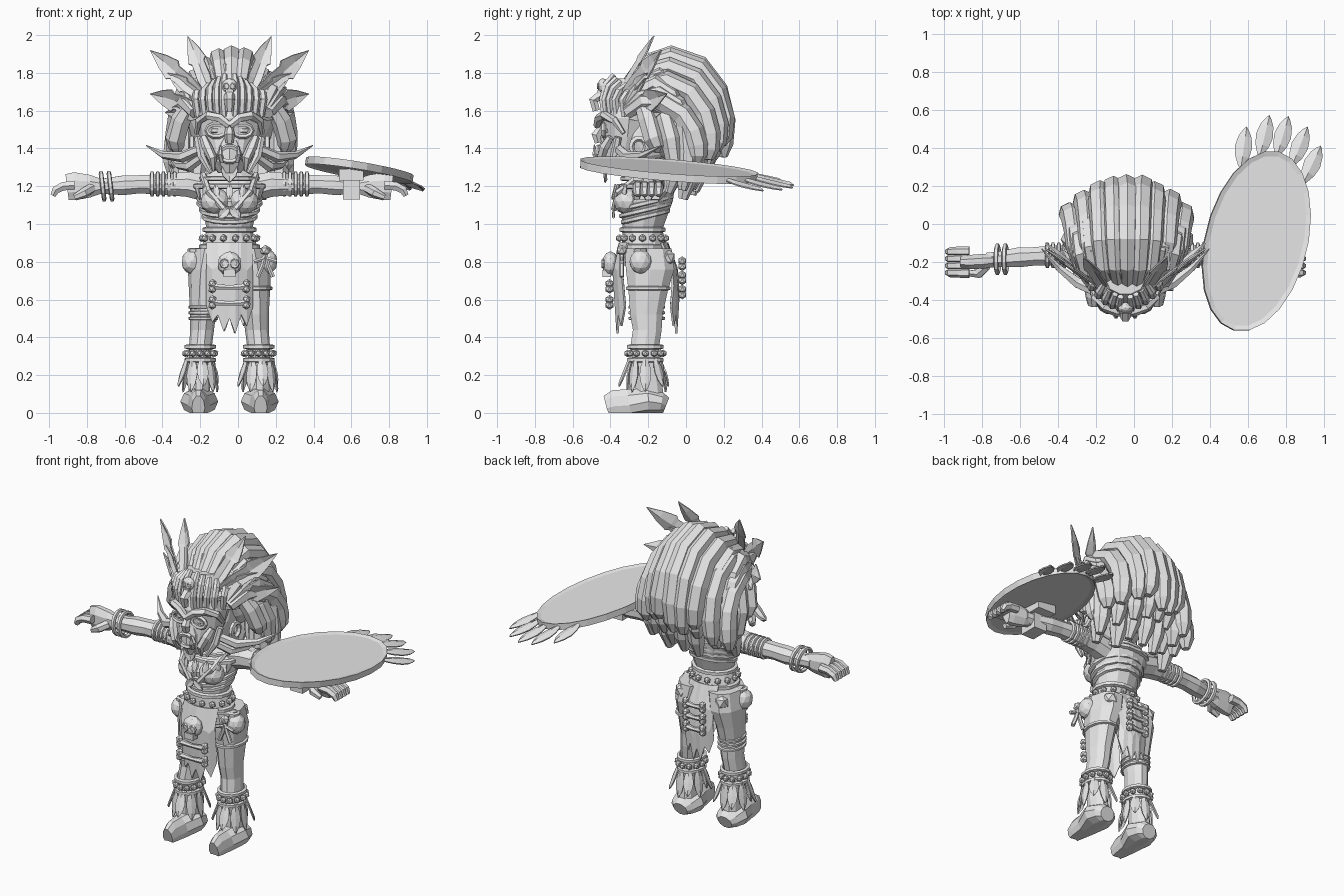
import bpy, bmesh, math, random
from mathutils import Vector, Matrix

random.seed(4)
CX = -0.045          # body centre line
SIDES = (-1, 1)
if "Cube" in bpy.data.objects:
    bpy.data.objects.remove(bpy.data.objects["Cube"], do_unlink=True)

grey = bpy.data.materials.new("plain_grey")
grey.use_nodes = True
grey.diffuse_color = (0.8, 0.8, 0.8, 1)
grey.node_tree.nodes["Principled BSDF"].inputs["Base Color"].default_value = (0.8, 0.8, 0.8, 1)


def finish(name, bm, thick=0):
    bmesh.ops.recalc_face_normals(bm, faces=bm.faces)
    mesh = bpy.data.meshes.new(name)
    bm.to_mesh(mesh)
    bm.free()
    mesh.materials.append(grey)
    ob = bpy.data.objects.new(name, mesh)
    bpy.context.collection.objects.link(ob)
    if thick:
        mod = ob.modifiers.new("thickness", 'SOLIDIFY')
        mod.thickness = thick
        mod.offset = 0
    return ob


def skin(bm, rings, closed=False):
    rings = [[bm.verts.new(p) for p in r] for r in rings]
    n = len(rings[0])
    pairs = list(zip(rings, rings[1:]))
    if closed:
        pairs.append((rings[-1], rings[0]))
    for a, b in pairs:
        for i in range(n):
            bm.faces.new((a[i], a[(i + 1) % n], b[(i + 1) % n], b[i]))
    if not closed:
        bm.faces.new(rings[0])
        bm.faces.new(rings[-1])


def sweep(name, path, radii, n=6, closed=False, floor=False):
    """Tube along a path; each radius is a number or a (side, up) pair."""
    pts = [Vector(p) for p in path]
    m = len(pts)
    if not isinstance(radii, list):
        radii = [radii] * m
    tans = []
    for i in range(m):
        a = pts[i - 1] if i or closed else pts[0]
        b = pts[(i + 1) % m] if closed else pts[min(i + 1, m - 1)]
        tans.append((b - a).normalized())
    axes = [Vector((0, 0, 1)), Vector((1, 0, 0)), Vector((0, 1, 0))]
    ref = min(axes, key=lambda ax: max(abs(t.dot(ax)) for t in tans))
    rings = []
    for p, t, r in zip(pts, tans, radii):
        ra, rb = r if isinstance(r, tuple) else (r, r)
        u = t.cross(ref).normalized()
        v = u.cross(t)
        ring = []
        for k in range(n):
            ang = math.tau * (k + 0.5) / n
            q = p + u * ra * math.cos(ang) + v * rb * math.sin(ang)
            if floor:
                q.z = max(q.z, 0)
            ring.append(q)
        rings.append(ring)
    bm = bmesh.new()
    skin(bm, rings, closed)
    return finish(name, bm)


def loft(name, rings, n=10):
    """Stack of horizontal ellipses: z, x, y, x radius, y radius."""
    bm = bmesh.new()
    skin(bm, [[(x + rx * math.cos(math.tau * k / n), y + ry * math.sin(math.tau * k / n), z)
               for k in range(n)] for z, x, y, rx, ry in rings])
    return finish(name, bm)


def around(c, rx, ry, n, axis='z', lean=0):
    out = []
    for k in range(n):
        a, b = rx * math.cos(math.tau * k / n), ry * math.sin(math.tau * k / n)
        off = {'z': (a, b, lean * b), 'x': (lean * b, a, b), 'y': (a, 0, b)}[axis]
        out.append(Vector(c) + Vector(off))
    return out


def hoop(name, c, rx, ry, r, axis='z', n=14, lean=0):
    return sweep(name, around(c, rx, ry, n, axis, lean), r, 5, closed=True)


def ball(name, c, size, detail=1):
    bm = bmesh.new()
    s = size if isinstance(size, tuple) else (size,) * 3
    bmesh.ops.create_icosphere(bm, subdivisions=detail, radius=1,
                               matrix=Matrix.Translation(c) @ Matrix.Diagonal((*s, 1)))
    return finish(name, bm)


def box(name, c, size):
    bm = bmesh.new()
    bmesh.ops.create_cube(bm, size=1, matrix=Matrix.Translation(c) @ Matrix.Diagonal((*size, 1)))
    return finish(name, bm)


def feather(name, base, tip, width, face, arrow=False):
    base, tip, face = Vector(base), Vector(tip), Vector(face)
    d = tip - base
    side = d.cross(face).normalized() * width / 2
    lift = side.cross(d).normalized() * width * 0.12
    shape = [(0, .4), (.3, .75), (.55, .7), (.6, 1), (.78, .65)] if arrow else \
            [(0, .25), (.25, .8), (.5, 1), (.75, .75), (.9, .35)]
    bm = bmesh.new()
    rows = [[bm.verts.new(base + d * t + side * w * s + lift * (s == 0)) for s in (-1, 0, 1)]
            for t, w in shape]
    for a, b in zip(rows, rows[1:]):
        for i in (0, 1):
            bm.faces.new((a[i], a[i + 1], b[i + 1], b[i]))
    end = bm.verts.new(tip)
    for i in (0, 1):
        bm.faces.new((rows[-1][i], rows[-1][i + 1], end))
    return finish(name, bm, 0.008)


def bone(name, x, y, z, half):
    sweep(name, [(x - half, y, z), (x, y, z - .006), (x + half, y, z)], [.019, .013, .019])
    for s in SIDES:
        for e in SIDES:
            ball(name + "_knob", (x + s * half, y, z + e * .015), .024)


def skull(name, x, y, z, r):
    ball(name, (x, y, z), (r, r * .7, r), 2)
    box(name + "_jaw", (x, y - r * .3, z - r * .8), (r, r * .7, r * .6))
    for s in SIDES:
        hoop(name + "_eye_rim", (x + s * r * .42, y - r * .6, z), r * .3, r * .3, r * .12, 'y', 8)


# Torso, chest wrap and neck
loft("torso", [(.78, CX, -.2, .17, .14), (.87, CX, -.22, .15, .12), (.97, CX, -.23, .12, .105),
               (1.04, CX, -.22, .135, .12), (1.12, CX, -.21, .17, .14), (1.19, CX, -.18, .19, .12),
               (1.25, CX, -.17, .15, .09), (1.29, CX, -.18, .07, .07), (1.4, CX, -.2, .07, .07)], 12)
for i, z in enumerate((1.04, 1.075, 1.11)):
    hoop("chest_wrap", (CX, -.215, z), .138 + i * .013, .122 + i * .009, .014, lean=.25)
hoop("collar", (CX, -.2, 1.2), .19, .145, .016)
hoop("necklace", (CX, -.21, 1.24), .15, .13, .014)
for s in SIDES:
    ball("bust", (CX + s * .075, -.31, 1.12), (.08, .075, .07), 2)
    sweep("chest_strap", [(CX + s * .03, -.38, 1.08), (CX + s * .11, -.36, 1.17),
                          (CX + s * .14, -.24, 1.26), (CX + s * .12, -.1, 1.22)], .018)
    feather("chest_knot", (CX, -.39, 1.09), (CX + s * .06, -.385, 1.03), .05, (0, 1, 0))
for k in range(9):
    a = math.pi * (k / 8 - 1)
    feather("collar_fang", (CX + .19 * math.cos(a), -.2 + .17 * math.sin(a), 1.21),
            (CX + .17 * math.cos(a), -.2 + .19 * math.sin(a), 1.13), .035, (math.cos(a), math.sin(a), 0))

# Belt with beads and pouches
for z in (.97, .88):
    hoop("belt", (CX, -.23, z), .13 + (.97 - z) * .2, .112, .016)
for p in around((CX, -.23, .925), .145, .125, 14):
    ball("belt_bead", p, .021)
for s in SIDES:
    ball("pouch", (CX + s * .2, -.24, .8), (.055, .06, .065), 2)
    hoop("pouch_tie", (CX + s * .18, -.24, .86), .03, .03, .014, n=8)
    ball("hip_bag", (CX + s * .14, -.1, .82), (.05, .045, .05))
ball("doll_head", (CX + .19, -.34, .86), .03)
for s in SIDES:
    sweep("doll_limb", [(CX + .19, -.34, .84), (CX + .19 + s * .015, -.34, .78),
                        (CX + .19 + s * .04, -.34, .72)], .013)
    sweep("doll_arm", [(CX + .19, -.34, .82), (CX + .19 + s * .06, -.34, .8)], .011)

# Ragged loin cloths
for name, half, front, ys in (("front_cloth", .12, -1, (-.35, -.385, -.375, -.365)),
                              ("back_cloth", .1, 1, (-.1, -.05, -.04, -.05))):
    bm = bmesh.new()
    cols = []
    for i in range(9):
        x = half * (i / 4 - 1)
        low = (.57, .48, .52, .43, .5, .42, .52, .46, .56)[i]
        bend = -front * 3 * x * x
        cols.append([bm.verts.new((CX + x, y + bend, .9 + (low - .9) * t / 3)) for t, y in enumerate(ys)])
    for a, b in zip(cols, cols[1:]):
        for j in range(3):
            bm.faces.new((a[j], a[j + 1], b[j + 1], b[j]))
    finish(name, bm, .012)
skull("belt_skull", CX, -.4, .79, .065)
for z in (.67, .585):
    bone("front_bone", CX, -.405, z, .09)
for z in (.79, .715, .64):
    bone("back_bone", CX, -.02, z, .06)

# Legs, feet, anklets and tassels
for s in SIDES:
    loft("leg", [(.06, CX + s * .16, -.19, .058, .08), (.2, CX + s * .16, -.2, .055, .07),
                 (.34, CX + s * .155, -.22, .06, .08), (.44, CX + s * .145, -.205, .063, .08),
                 (.52, CX + s * .14, -.21, .068, .09), (.65, CX + s * .135, -.2, .08, .11),
                 (.76, CX + s * .12, -.19, .1, .135), (.87, CX + s * .1, -.2, .1, .13)])
    fx = CX + s * .16
    sweep("foot", [(fx, -.105, .04), (fx, -.13, .05), (fx, -.2, .06), (fx + s * .003, -.3, .04),
                   (fx + s * .005, -.38, .035), (fx + s * .005, -.42, .025)],
          [(.045, .05), (.06, .08), (.075, .1), (.09, .06), (.09, .045), (.07, .035)], 10, floor=True)
    for z in (.35, .28):
        hoop("anklet", (CX + s * .155, -.215, z), .072, .088, .014)
    for p in around((CX + s * .155, -.215, .315), .078, .094, 12):
        ball("anklet_bead", p, .02)
    c = Vector((CX + s * .158, -.215, 0))
    for k, p in enumerate(around(c, .068, .08, 9)):
        d = p - c
        feather("ankle_tassel", p + Vector((0, 0, .29)),
                c + d * (1.35 + .4 * (k % 2)) + Vector((0, 0, .11 + .03 * (k % 2))), .06, d)
for z in (.5, .53, .56):
    hoop("leg_band", (CX - .14, -.208, z), .07, .092, .01)
hoop("trouser_cuff", (CX + .135, -.2, .66), .083, .112, .012)

# Arms, bands and hands
for s in SIDES:
    def P(dx, y, z):
        return (CX + s * dx, y, z)
    sweep("arm", [P(.13, -.17, 1.19), P(.22, -.17, 1.21), P(.36, -.165, 1.21), P(.48, -.17, 1.21),
                  P(.56, -.175, 1.205), P(.66, -.185, 1.2), P(.73, -.19, 1.2)],
          [.075, .072, .058, .052, .056, .045, .042], 8)
    for dx in (.29, .32, .35, .38, .41):
        hoop("arm_band", P(dx, -.165, 1.212), .057, .057, .012, 'x', 12)
    sweep("palm", [P(.68, -.19, 1.2), P(.74, -.195, 1.2), P(.82, -.2, 1.2), P(.86, -.2, 1.195)],
          [(.042, .035), (.065, .042), (.08, .04), (.075, .032)], 8)
    for k in range(4):
        y = -.145 - .037 * k
        sweep("finger", [P(.82, y, 1.205), P(.88, y, 1.2), P(.92, y, 1.18), P(.935, y, 1.15)],
              [.027, .026, .024, .016])
    sweep("thumb", [P(.73, -.22, 1.19), P(.77, -.26, 1.165), P(.82, -.26, 1.14)], [.027, .027, .017])
for dx in (.63, .672):
    hoop("bracelet", (CX - dx, -.185, 1.2), .072, .072, .013, 'x', lean=-.12)

# Shield with grip and feathers
mid = Vector((.642, -.09, 1.285))
normal = Vector((.14, .055, 1)).normalized()
tilt = Vector((0, 0, 1)).rotation_difference(normal).to_matrix().to_4x4()
bm = bmesh.new()
bmesh.ops.create_cone(bm, cap_ends=True, segments=22, radius1=1, radius2=1, depth=.04,
                      matrix=Matrix.Translation(mid) @ tilt @ Matrix.Rotation(-.25, 4, 'Z')
                      @ Matrix.Diagonal((.27, .485, 1, 1)))
bm.normal_update()
caps = [f for f in bm.faces if len(f.verts) > 4]
bmesh.ops.inset_individual(bm, faces=caps, thickness=.025, depth=-.008)
finish("shield", bm)
box("shield_grip", (.6, -.2, 1.2), (.09, .12, .14))
box("shield_grip_mount", (.6, -.18, 1.26), (.13, .2, .06))


def on_shield(x, y, sink):
    return Vector((x, y, mid.z - .14 * (x - mid.x) - .055 * (y - mid.y) - sink))


for bx, by, tx, ty in ((.56, .3, .59, .51), (.66, .36, .71, .57), (.75, .36, .81, .565),
                       (.83, .31, .91, .51), (.89, .22, .98, .41)):
    feather("shield_feather", on_shield(bx, by, .005), on_shield(tx, ty, .035), .09, normal)

# Head and layered dreadlocks
HX = -.035
ball("head", (CX, -.22, 1.46), (.17, .17, .2), 2)
ball("hair_core", (HX, -.07, 1.6), (.25, .22, .28), 2)
spine = [(-.31, 1.74), (-.22, 1.85), (-.08, 1.895), (.07, 1.84), (.165, 1.71), (.205, 1.56), (.2, 1.45), (.195, 1.4)]
spread = (.19, .24, .27, .28, .29, .295, .3, .3)
drop = (.15, .2, .25, .26, .22, .15, .1, .1)
pull = (0, .0, .04, .09, .13, .15, .14, .14)
for layer, count in enumerate((9, 8, 7)):
    for i in range(count):
        t = 2 * i / (count - 1) - 1
        jig, slip, fat = random.uniform(-.06, .03), random.uniform(-.02, .02), random.uniform(.92, 1.1)
        path = []
        for k, (y, z) in enumerate(spine):
            end = max(0, k - 4) / 3
            path.append((HX + t * spread[k] * (1 - .07 * layer) + slip * end,
                         y - t * t * pull[k] - .075 * layer * k / 7,
                         z - t * t * drop[k] * (1 - .35 * layer) - .04 * layer + end * (jig - .06 * layer)))
        sweep("dreadlock", path, [r * fat for r in (.035, .048, .053, .057, .06, .06, .052, .025)], 7)
for s in SIDES:
    for y, low in ((-.2, 1.38), (-.11, 1.29)):
        sweep("side_lock", [(HX + s * .2, y - .04, 1.66), (HX + s * .265, y, 1.55), (HX + s * .295, y + .03, 1.45),
                            (HX + s * .29, y + .05, low + .03), (HX + s * .285, y + .05, low)],
              [.04, .055, .055, .045, .022], 7)
    hoop("ear_ring", (CX + s * .2, -.25, 1.41), .04, .045, .016, 'x', 10)

# Mask: plate, brows, eyes, nose, jaw and cheek tusks
loft("mask_plate", [(1.27, CX, -.34, .06, .08), (1.36, CX, -.33, .13, .12), (1.46, CX, -.31, .16, .13),
                    (1.56, CX, -.3, .18, .15), (1.64, CX, -.28, .17, .14)], 12)
loft("mask_muzzle", [(1.27, CX, -.4, .04, .04), (1.33, CX, -.4, .075, .065),
                     (1.41, CX, -.4, .07, .06), (1.47, CX, -.4, .03, .045)], 8)
hoop("mouth_rim", (CX, -.465, 1.37), .055, .04, .014, 'y', 10)
feather("chin_fang", (CX, -.44, 1.35), (CX, -.43, 1.22), .09, (0, 1, 0))
sweep("nose", [(CX, -.44, 1.53), (CX, -.475, 1.47), (CX, -.465, 1.43)], [.015, .03, .02])
for s in SIDES:
    def P(dx, y, z):
        return (CX + s * dx, y, z)
    sweep("brow", [P(.0, -.47, 1.52), P(.05, -.46, 1.56), P(.11, -.435, 1.575), P(.16, -.38, 1.55),
                   P(.175, -.33, 1.48)], [.02, .025, .025, .022, .012])
    hoop("eye_rim", P(.07, -.435, 1.495), .05, .033, .013, 'y', 10)
    ball("eye", P(.07, -.42, 1.495), (.035, .015, .018))
    sweep("cheek", [P(.14, -.4, 1.46), P(.12, -.43, 1.41), P(.09, -.45, 1.35), P(.085, -.43, 1.28)],
          [.02, .028, .025, .008])
    sweep("jaw_fang", [P(.04, -.46, 1.33), P(.05, -.485, 1.37), P(.045, -.485, 1.42)], [.015, .013, .003])
    sweep("jaw_edge", [P(.17, -.36, 1.46), P(.15, -.38, 1.36), P(.1, -.4, 1.27)], [.02, .022, .01])
    for k in range(2):
        sweep("cheek_tusk", [P(.15, -.36, 1.4 - k * .05), P(.25 - k * .04, -.31, 1.355 - k * .05),
                             P(.35 - k * .08, -.23, 1.365 - k * .055), P(.44 - k * .12, -.13, 1.415 - k * .06)],
              [.025, .03, .02, .003])
    # Tall crest bands fanning across the forehead
    for k in range(5):
        dx = .03 + k * .034
        y = -.435 + 4 * dx * dx
        sweep("crest_band", [P(dx, y, 1.57), P(dx * 1.08, y - .01, 1.66), P(dx * 1.05, y + .01, 1.74 - k * .012),
                             P(dx * .85, y + .05, 1.79 - k * .018)], [.019, .021, .021, .016])
    # Feather fan
    for base, tip, w in (((.1, -.36, 1.68), (.22, -.17, 1.995), .1), ((.13, -.35, 1.66), (.42, -.13, 1.92), .12),
                         ((.14, -.35, 1.6), (.42, -.1, 1.69), .12), ((.15, -.34, 1.58), (.34, -.13, 1.59), .1),
                         ((.12, -.35, 1.64), (.33, -.2, 1.8), .09)):
        feather("head_feather", P(*base), P(*tip), w, (0, 1, .3), True)
loft("crest_back", [(1.56, CX, -.32, .16, .11), (1.68, CX, -.31, .15, .1), (1.77, CX, -.3, .1, .07)], 10)
skull("crest_skull", CX, -.44, 1.73, .042)
sweep("crest_snout", [(CX, -.45, 1.68), (CX, -.49, 1.655), (CX, -.475, 1.6)], [.03, .028, .022])
